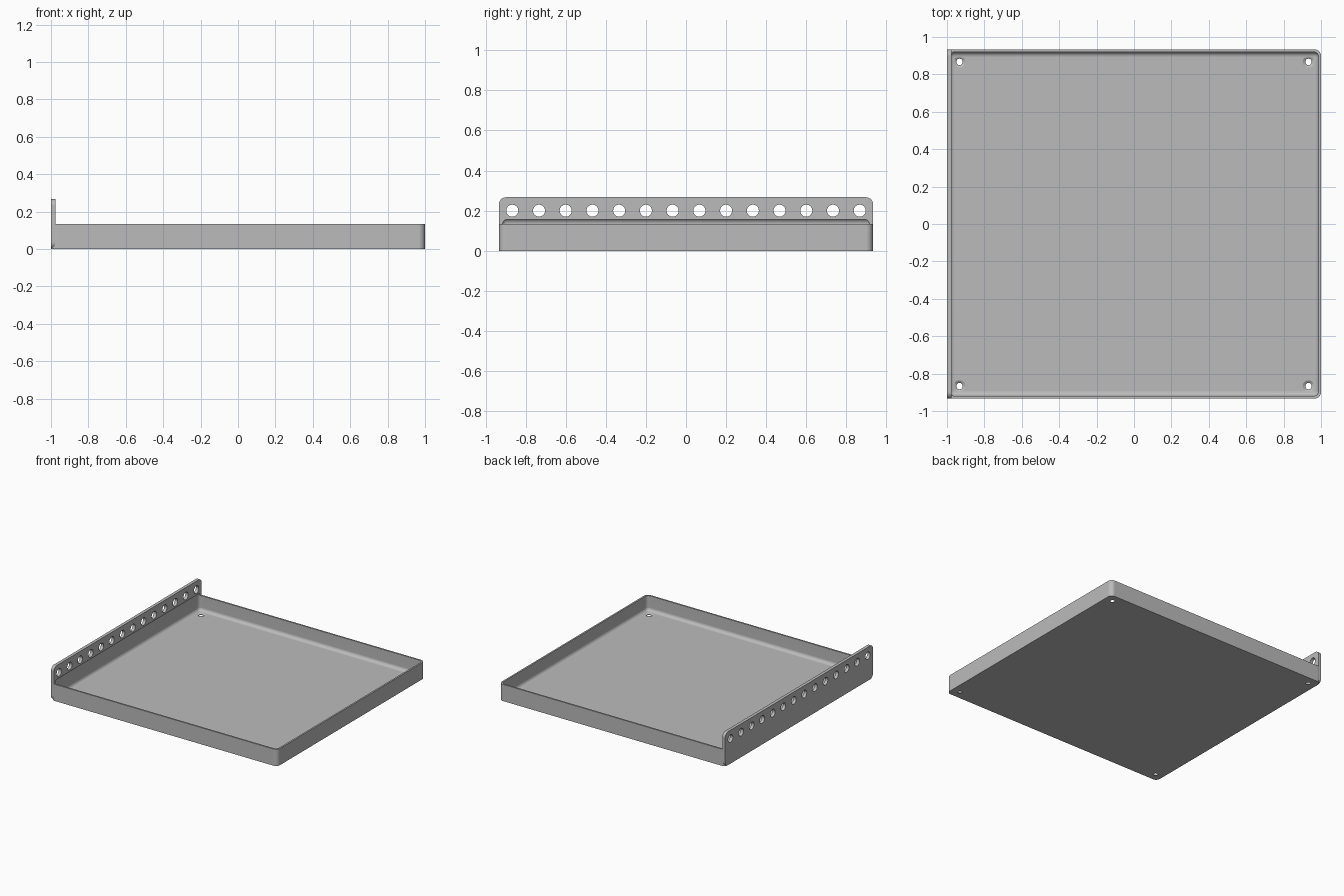
import bpy, bmesh, math
from mathutils import Matrix, Vector

if "Cube" in bpy.data.objects:
    bpy.data.objects.remove(bpy.data.objects["Cube"], do_unlink=True)

# Main dimensions
HALF_X, HALF_Y = 1.0, 0.933
WALL_TOP, PLATE_TOP = 0.133, 0.267
SKIN, PLATE_THICK = 0.0133, 0.025

grey = bpy.data.materials.new("plain_grey")
grey.use_nodes = True
colour = (0.5, 0.5, 0.5, 1)
grey.diffuse_color = colour
grey.node_tree.nodes["Principled BSDF"].inputs["Base Color"].default_value = colour


def make_object(name, bm):
    bmesh.ops.recalc_face_normals(bm, faces=bm.faces[:])
    mesh = bpy.data.meshes.new(name)
    bm.to_mesh(mesh)
    bm.free()
    mesh.materials.append(grey)
    obj = bpy.data.objects.new(name, mesh)
    bpy.context.collection.objects.link(obj)
    return obj


def rounded_box(name, low, high, radius, axis=None, segments=6):
    """Box with edges rounded: those along one axis, or all of them."""
    low, high = Vector(low), Vector(high)
    bm = bmesh.new()
    bmesh.ops.create_cube(bm, size=1)
    bmesh.ops.scale(bm, vec=high - low, verts=bm.verts[:])
    bmesh.ops.translate(bm, vec=(low + high) / 2, verts=bm.verts[:])
    edges = [e for e in bm.edges if axis is None
             or abs((e.verts[0].co - e.verts[1].co)[axis]) > 1e-4]
    bmesh.ops.bevel(bm, geom=edges, offset=radius, segments=segments,
                    profile=0.5, affect='EDGES')
    return make_object(name, bm)


def drills(name, centres, r1, r2, depth, turn=Matrix()):
    bm = bmesh.new()
    for c in centres:
        bmesh.ops.create_cone(bm, cap_ends=True, segments=32, radius1=r1, radius2=r2,
                              depth=depth, matrix=Matrix.Translation(c) @ turn)
    return make_object(name, bm)


def combine(target, other, operation):
    other.hide_render = True
    mod = target.modifiers.new(other.name, 'BOOLEAN')
    mod.object, mod.operation, mod.solver = other, operation, 'EXACT'
    bpy.ops.object.select_all(action='DESELECT')
    bpy.context.view_layer.objects.active = target
    target.select_set(True)
    bpy.ops.object.modifier_apply(modifier=mod.name)
    bpy.data.objects.remove(other, do_unlink=True)


# Tray body joined to the tall mounting plate on its right side
tray = rounded_box("mounting_tray", (-HALF_X, -HALF_Y, 0), (HALF_X, HALF_Y, WALL_TOP),
                   0.035, axis=2)
plate = rounded_box("mounting_plate", (-HALF_X, -HALF_Y, 0),
                    (-HALF_X + PLATE_THICK, HALF_Y, PLATE_TOP), 0.035, axis=0)
combine(tray, plate, 'UNION')

# Hollow with rounded edges, reaching a little way up the plate
inner_x, inner_y = HALF_X - SKIN, HALF_Y - SKIN
cavity = rounded_box("cavity_cutter", (-inner_x, -inner_y, SKIN),
                     (inner_x, inner_y, WALL_TOP + 0.028), 0.027)
combine(tray, cavity, 'DIFFERENCE')

# Row of round holes through the plate
pitch = 2 / 15
row = [(-HALF_X, (i - 6.5) * pitch, 0.2) for i in range(14)]
combine(tray, drills("row_drill", row, 0.03, 0.03, 0.2,
                     Matrix.Rotation(math.pi / 2, 4, 'Y')), 'DIFFERENCE')

# Countersunk screw holes in the floor corners
corners = [(x, y) for x in (-0.933, 0.933) for y in (-0.867, 0.867)]
combine(tray, drills("screw_drill", [(x, y, 0) for x, y in corners],
                     0.017, 0.017, 0.08), 'DIFFERENCE')
combine(tray, drills("countersink", [(x, y, 0.01) for x, y in corners],
                     0.016, 0.036, 0.013), 'DIFFERENCE')

# Smooth curves, crisp edges, flat large faces
bpy.ops.object.shade_smooth_by_angle(angle=math.radians(30))
weighted = tray.modifiers.new("even_shading", 'WEIGHTED_NORMAL')
weighted.keep_sharp = True
